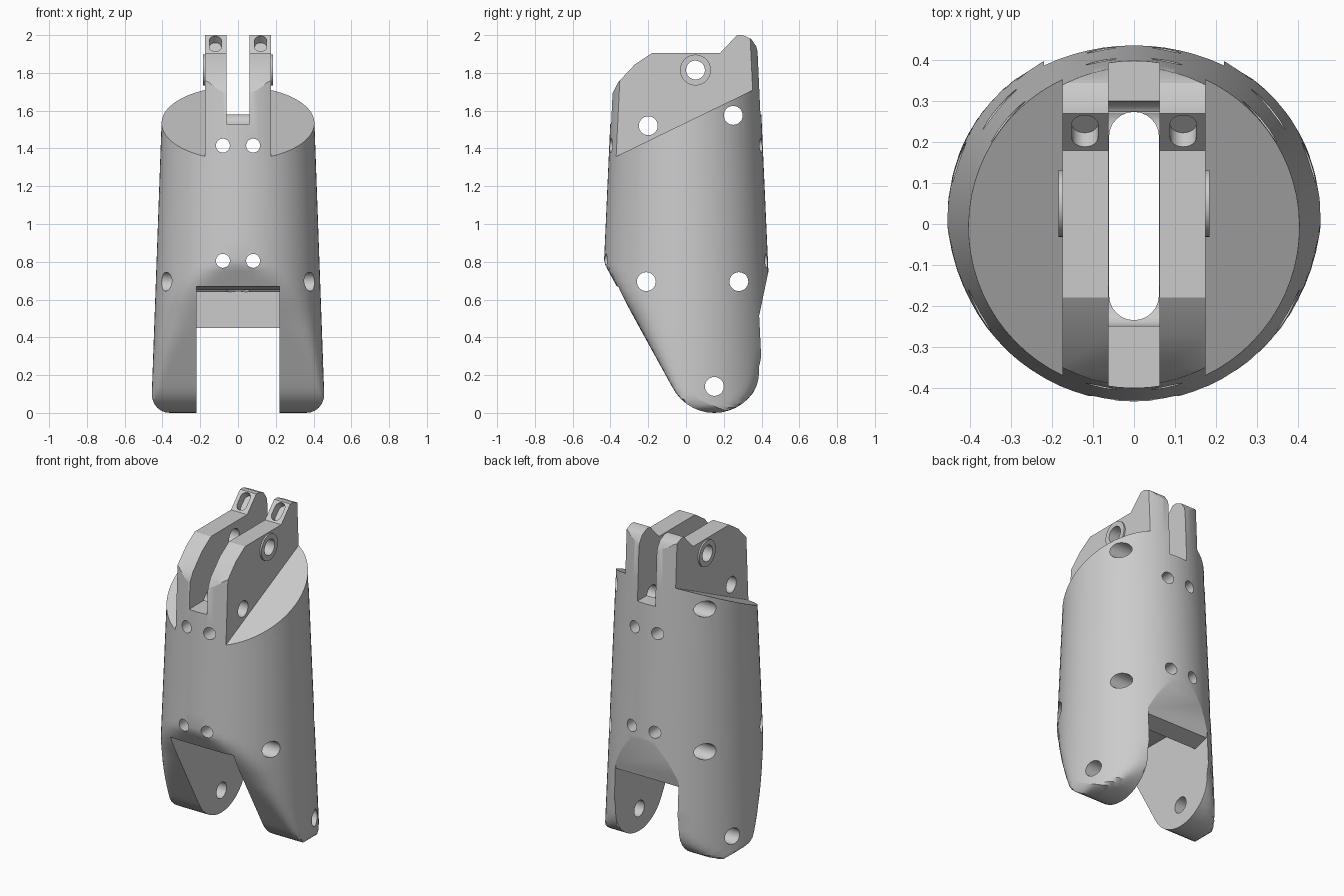
import bpy, bmesh
from math import pi, sin, cos, sqrt
from mathutils import Matrix

cube = bpy.data.objects.get("Cube")
if cube:
    bpy.data.objects.remove(cube)

grey = bpy.data.materials.new("plain_grey")
grey.use_nodes = True
grey.diffuse_color = (0.6, 0.6, 0.6, 1)
grey.node_tree.nodes["Principled BSDF"].inputs["Base Color"].default_value = (0.6, 0.6, 0.6, 1)

# Axis frames: profile (u, v) and depth d mapped to model space
ALONG_X = Matrix(((0, 0, 1, 0), (1, 0, 0, 0), (0, 1, 0, 0), (0, 0, 0, 1)))  # (y, z)
ALONG_Y = Matrix(((0, 1, 0, 0), (0, 0, 1, 0), (1, 0, 0, 0), (0, 0, 0, 1)))  # (z, x)
ALONG_Z = Matrix.Identity(4)                                               # (x, y)


def make_object(name, bm):
    bmesh.ops.recalc_face_normals(bm, faces=bm.faces)
    mesh = bpy.data.meshes.new(name)
    bm.to_mesh(mesh)
    bm.free()
    mesh.materials.append(grey)
    ob = bpy.data.objects.new(name, mesh)
    bpy.context.scene.collection.objects.link(ob)
    return ob


def extrude(points, lo, hi, frame):
    bm = bmesh.new()
    low, high = [[bm.verts.new((u, v, d)) for u, v in points] for d in (lo, hi)]
    n = len(points)
    bm.faces.new(low)
    bm.faces.new(high)
    for i in range(n):
        j = (i + 1) % n
        bm.faces.new((low[i], low[j], high[j], high[i]))
    bm.transform(frame)
    return make_object("helper", bm)


def circle(u, v, r, n=28):
    return [(u + r * cos(2 * pi * i / n), v + r * sin(2 * pi * i / n)) for i in range(n)]


def stadium(u, v0, v1, r, n=12):
    ends = ((v1 - r, 0), (v0 + r, pi))
    return [(u + r * cos(s + pi * i / n), v + r * sin(s + pi * i / n))
            for v, s in ends for i in range(n + 1)]


def combine(target, helper, operation="DIFFERENCE"):
    helper.hide_render = True
    mod = target.modifiers.new("combine", "BOOLEAN")
    mod.operation = operation
    mod.solver = "EXACT"
    mod.object = helper
    bpy.context.view_layer.objects.active = target
    bpy.ops.object.modifier_apply(modifier=mod.name)
    bpy.data.objects.remove(helper)


def smooth_max(a, b, k):
    h = max(k - abs(a - b), 0)
    return max(a, b) + h * h / (4 * k)


def chord(r, d):
    return sqrt(max(r * r - d * d, 0))


# Tapered oval shell with a slanted front and rounded lower end
def section(z, n=36):
    a, b = 0.460 - 0.036 * z, 0.470 - 0.045 * z
    bulge = chord(0.25, 0.25 - z)
    front = 0.15 - bulge if z < 0.135 else -0.072 - 0.55 * (z - 0.135)
    back = 0.15 + bulge if z < 0.25 else 1
    width = a * chord(1, max(front, 0) / b)
    if z < 0.1:
        width = min(width, a - 0.1 + chord(0.1, 0.1 - z))
    k = 0.12 * min(1, max(0.04, (0.8 - z) / 0.3))
    upper, lower = [], []
    for i in range(n + 1):
        x = width * cos(pi * i / n)
        e = b * chord(1, x / a)
        top = -smooth_max(-e, -back, 0.05)
        upper.append((x, top, z))
        lower.append((x, min(top, smooth_max(-e, front, k)), z))
    return upper + lower[::-1]


levels = [0.25 * (1 - cos(pi / 2 * i / 10)) for i in range(11)]
levels += [0.25 + 0.05 * i for i in range(1, 11)] + [0.78, 0.81, 0.9, 1.3, 1.7, 2.05]
bm = bmesh.new()
rings = [[bm.verts.new(p) for p in section(z)] for z in levels]
for r0, r1 in zip(rings, rings[1:]):
    for i in range(len(r0)):
        j = (i + 1) % len(r0)
        bm.faces.new((r0[i], r0[j], r1[j], r1[i]))
bm.faces.new(rings[-1])
bmesh.ops.remove_doubles(bm, verts=bm.verts, dist=0.0004)
body = make_object("finger_link_body", bm)

# Upper tongue outline
tongue_top = [(-0.6, 1.28), (-0.395, 1.68), (-0.36, 1.75), (-0.27, 1.845), (-0.18, 1.905),
              (0.18, 1.905), (0.27, 2.0), (0.30, 2.0), (0.345, 1.98), (0.372, 1.94),
              (0.39, 1.87), (0.6, 1.87), (0.6, 2.3), (-0.6, 2.3)]
combine(body, extrude(tongue_top, -0.7, 0.7, ALONG_X))

# Sloped shoulders on both sides of the tongue
shoulder = [(-0.6, 1.246), (0.6, 1.829), (0.6, 2.4), (-0.6, 2.4)]
for lo, hi in ((0.175, 0.7), (-0.7, -0.175)):
    combine(body, extrude(shoulder, lo, hi, ALONG_X))

# Pivot bosses
for lo, hi in ((0.15, 0.185), (-0.185, -0.15)):
    combine(body, extrude(circle(0.05, 1.815, 0.082), lo, hi, ALONG_X), "UNION")

# Fork opening between the legs, with a stop wall at the back
fork = [(-0.6, -0.2), (-0.6, 0.68), (-0.36, 0.67), (-0.2, 0.645), (0.28, 0.64), (0.28, 0.45),
        (0.38, 0.48), (0.445, 0.79), (0.6, 0.79), (0.6, -0.2)]
combine(body, extrude(fork, -0.22, 0.22, ALONG_X))

# Slot through the tongue and the channel below it
slot = [(-0.6, 1.53), (0.275, 1.53), (0.30, 1.58), (0.6, 1.58), (0.6, 2.3), (-0.6, 2.3)]
combine(body, extrude(slot, -0.062, 0.062, ALONG_X))
combine(body, extrude(stadium(0, -0.235, 0.274, 0.061), 0.5, 1.6, ALONG_Z))

# Cross holes through the sides
for y, z in ((0.05, 1.815), (-0.2, 1.52), (0.25, 1.575), (-0.21, 0.695), (0.28, 0.695), (0.15, 0.14)):
    combine(body, extrude(circle(y, z, 0.05), -0.7, 0.7, ALONG_X))

# Small holes from front to back
for x in (-0.08, 0.08):
    for z in (0.805, 1.415):
        combine(body, extrude(circle(z, x, 0.037), -0.7, 0.7, ALONG_Y))

# Oval pockets in the small ramps on top
for x in (-0.12, 0.12):
    frame = Matrix.Translation((x, 0.227, 1.955)) @ Matrix.Rotation(pi / 4, 4, "X")
    combine(body, extrude(stadium(0, -0.056, 0.056, 0.032), -0.05, 0.1, frame))

# Smooth curved walls, keep machined edges crisp
bpy.ops.object.select_all(action="DESELECT")
body.select_set(True)
bpy.context.view_layer.objects.active = body
bpy.ops.object.shade_smooth_by_angle(angle=0.45)
